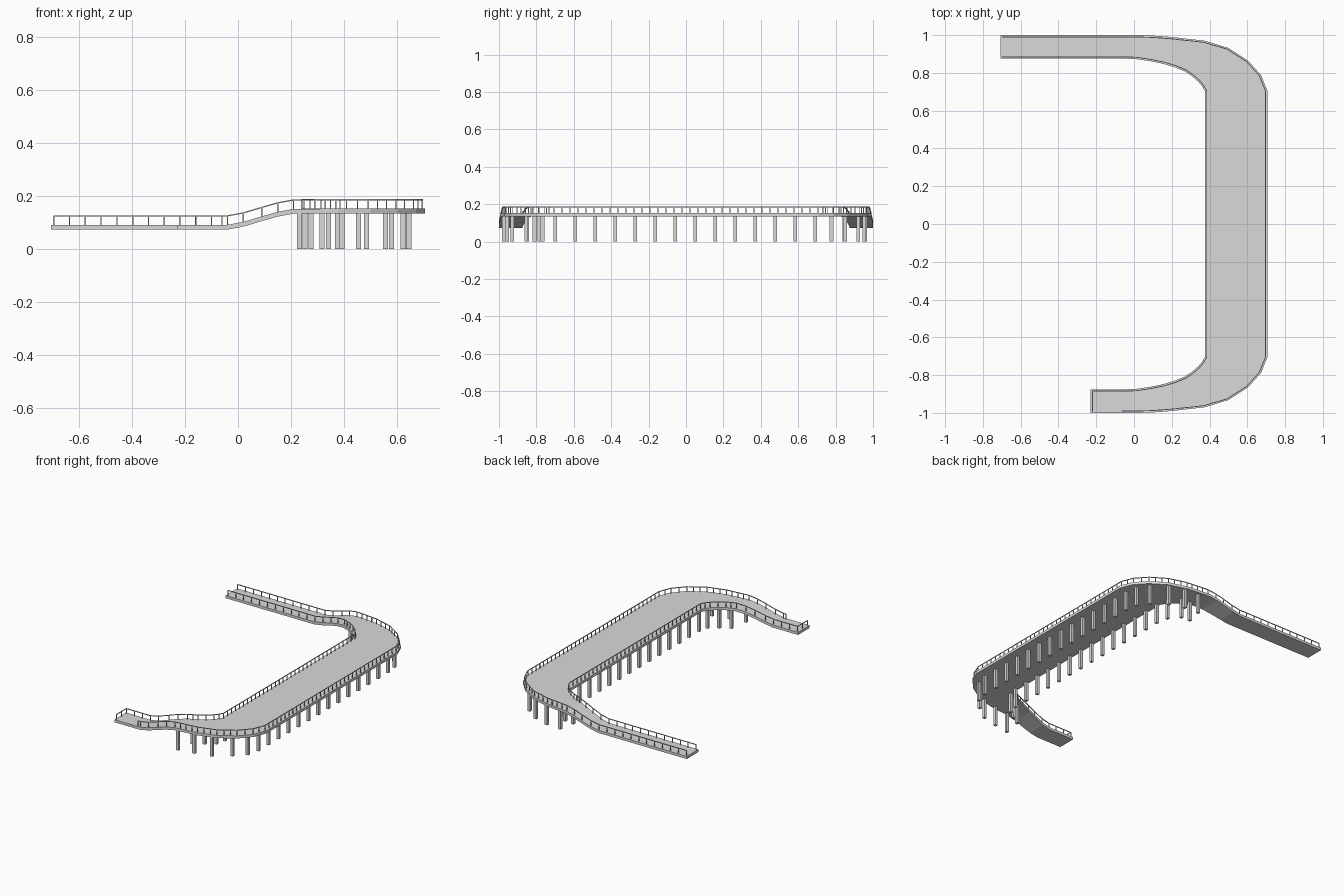
import bpy, bmesh
from mathutils import Vector

cube = bpy.data.objects.get("Cube")
if cube:
    bpy.data.objects.remove(cube, do_unlink=True)

# One light grey for the whole structure
GREY = (0.70, 0.70, 0.70, 1)
concrete = bpy.data.materials.new("concrete grey")
concrete.use_nodes = True
concrete.diffuse_color = GREY
concrete.node_tree.nodes["Principled BSDF"].inputs["Base Color"].default_value = GREY

THICK, RAIL_H, INSET = 0.018, 0.036, 0.01
RAIL_W = 0.0045


def finish(bm, name):
    bmesh.ops.recalc_face_normals(bm, faces=bm.faces)
    me = bpy.data.meshes.new(name)
    bm.to_mesh(me)
    bm.free()
    me.materials.append(concrete)
    ob = bpy.data.objects.new(name, me)
    bpy.context.collection.objects.link(ob)


def bar(bm, p, q, w):
    """Square bar from p to q."""
    d = (q - p).normalized()
    ref = Vector((1, 0, 0)) if abs(d.z) > 0.9 else Vector((0, 0, 1))
    a = d.cross(ref).normalized() * w / 2
    b = d.cross(a).normalized() * w / 2
    ring = [a + b, a - b, -a - b, b - a]
    lo = [bm.verts.new(p + r) for r in ring]
    hi = [bm.verts.new(q + r) for r in ring]
    bm.faces.new(lo)
    bm.faces.new(hi)
    for i in range(4):
        j = (i + 1) % 4
        bm.faces.new((lo[i], lo[j], hi[j], hi[i]))


# Stations of one arm: outer edge, inner edge, deck height
arm = [
    ((-0.706, 1.0), (-0.706, 0.875), 0.091),
    ((-0.04, 1.0), (-0.04, 0.875), 0.091),
    ((0.02, 1.0), (0.02, 0.872), 0.102),
    ((0.09, 0.998), (0.09, 0.861), 0.123),
    ((0.15, 0.994), (0.15, 0.849), 0.14),
    ((0.21, 0.989), (0.21, 0.832), 0.151),
    ((0.375, 0.97), (0.266, 0.809), 0.152),
    ((0.50, 0.932), (0.305, 0.784), 0.152),
    ((0.605, 0.864), (0.34, 0.754), 0.152),
    ((0.673, 0.788), (0.36, 0.73), 0.152),
    ((0.706, 0.705), (0.375, 0.705), 0.152),
]


def flip(p):
    return (p[0], -p[1])


front = [(flip(o), flip(i), z) for o, i, z in arm]
front[0] = ((-0.23, front[0][0][1]), (-0.23, front[0][1][1]), front[0][2])
stations = [(Vector((*o, z)), Vector((*i, z))) for o, i, z in arm + front[::-1]]

# Deck slab lofted through the stations
bm = bmesh.new()
down = Vector((0, 0, -THICK))
rings = [[bm.verts.new(v) for v in (o, i, i + down, o + down)] for o, i in stations]
for r, s in zip(rings, rings[1:]):
    for k in range(4):
        j = (k + 1) % 4
        bm.faces.new((r[k], r[j], s[j], s[k]))
bm.faces.new(rings[0])
bm.faces.new(rings[-1])
finish(bm, "deck")


def inset(p, toward):
    return p + (toward - p).normalized() * INSET


def railing(name, path):
    """Top rail along the path with evenly spaced posts."""
    bm = bmesh.new()
    up = Vector((0, 0, RAIL_H - RAIL_W / 2))
    for p, q in zip(path, path[1:]):
        bar(bm, p + up, q + up, RAIL_W)
        spacing = 0.043 if p.x > 0.2 else 0.058
        n = max(1, round((q - p).length / spacing))
        for k in range(n):
            foot = p.lerp(q, k / n)
            bar(bm, foot, foot + up, RAIL_W)
    bar(bm, path[-1], path[-1] + up, RAIL_W)
    finish(bm, name)


# Railings: the outer one stops short of the front landing
outer = [inset(o, i) for o, i in stations]
inner = [inset(i, o) for o, i in stations]
nudge = Vector((INSET, 0, 0))
for line in (outer, inner):
    line[0] += nudge
    line[-1] += nudge
railing("inner_railing", inner)
railing("front_end_railing", [inner[-1], outer[-1]])
outer[-1].x = -0.06
railing("outer_railing", outer)

# Columns around the two bends, then two straight rows
spots = [
    (0.232, -0.975), (0.342, -0.957), (0.455, -0.93), (0.557, -0.855), (0.623, -0.785),
    (0.253, -0.85), (0.317, -0.81), (0.375, -0.767),
    (0.275, 0.958), (0.38, 0.952), (0.485, 0.92), (0.58, 0.85), (0.632, 0.778),
    (0.253, 0.85), (0.317, 0.845), (0.375, 0.778),
]
for k in range(14):
    y = -0.70 + k * 0.107
    spots += [(0.392, y), (0.645, y)]
bm = bmesh.new()
for x, y in spots:
    bar(bm, Vector((x, y, 0)), Vector((x, y, 0.14)), 0.019)
finish(bm, "columns")
